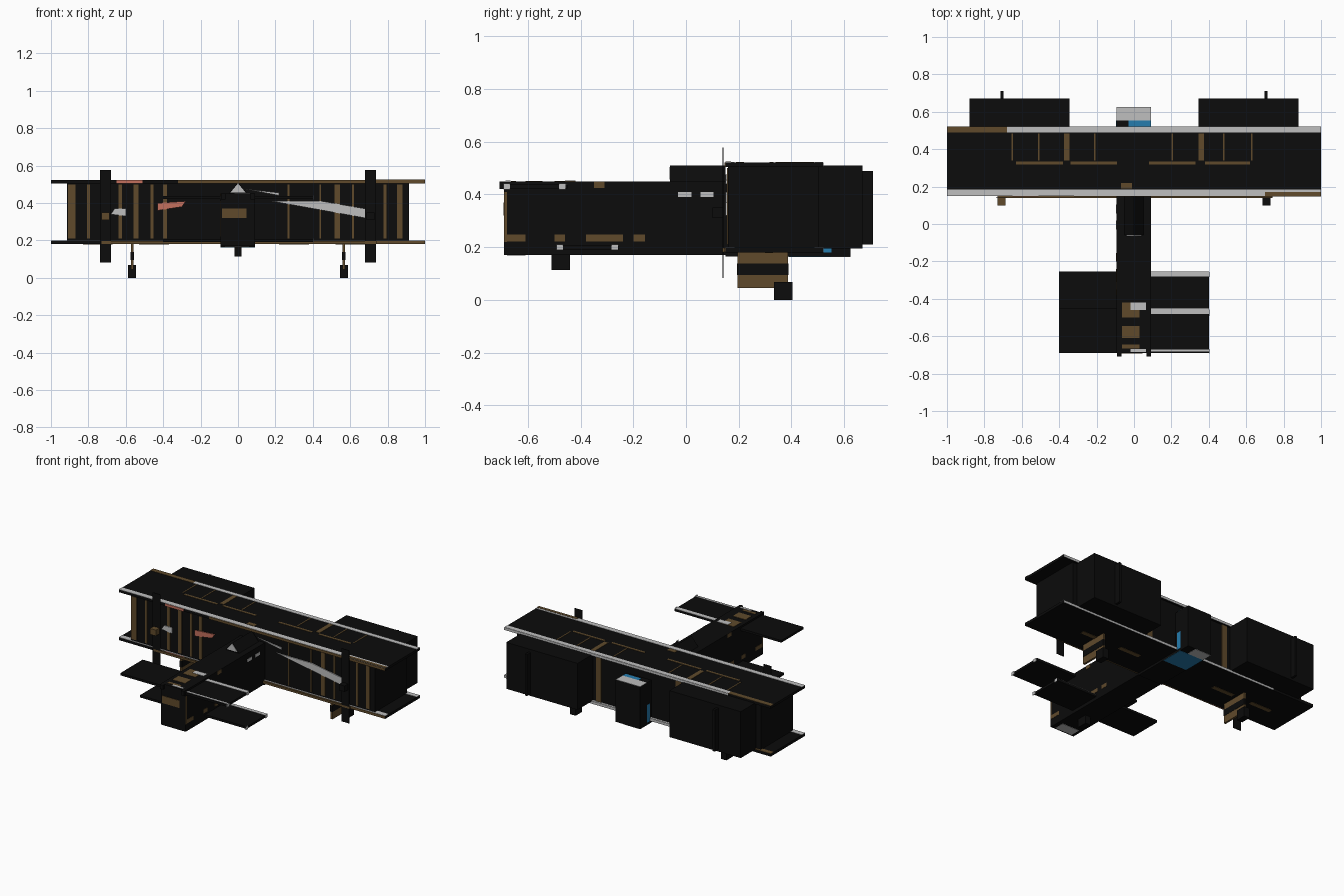
import bpy
import bmesh


def material(name, rgb):
    m = bpy.data.materials.new(name)
    m.diffuse_color = (*rgb, 1)
    return m


BLACK = material("black", (0.0035, 0.0035, 0.0035))
BROWN = material("brown", (0.115, 0.068, 0.024))
GREY = material("light_grey", (0.52, 0.52, 0.52))
BLUE = material("blue", (0.018, 0.20, 0.42))
SALMON = material("salmon", (0.55, 0.16, 0.11))


def finish(name, bm, mat):
    bmesh.ops.recalc_face_normals(bm, faces=bm.faces)
    me = bpy.data.meshes.new(name)
    bm.to_mesh(me)
    bm.free()
    me.materials.append(mat)
    ob = bpy.data.objects.new(name, me)
    bpy.context.collection.objects.link(ob)
    return ob


def box(name, x, y, z, mat=BLACK):
    """Box spanning the (low, high) pairs x, y and z."""
    bm = bmesh.new()
    bmesh.ops.create_cube(bm, size=1)
    for v in bm.verts:
        for i, (lo, hi) in enumerate((x, y, z)):
            v.co[i] = hi if v.co[i] > 0 else lo
    return finish(name, bm, mat)


def prism(name, outline, y0, y1, mat=BLACK):
    """Extrude an (x, z) outline from y0 to y1."""
    bm = bmesh.new()
    face = bm.faces.new([bm.verts.new((x, y0, z)) for x, z in outline])
    new = bmesh.ops.extrude_face_region(bm, geom=[face])["geom"]
    bmesh.ops.translate(bm, vec=(0, y1 - y0, 0),
                        verts=[v for v in new if isinstance(v, bmesh.types.BMVert)])
    return finish(name, bm, mat)


def mid(c, w):
    return (c - w / 2, c + w / 2)


# Main wings
box("upper_wing", (-1, 1), (0.15, 0.52), (0.505, 0.522))
box("lower_wing", (-1, 1), (0.15, 0.52), (0.18, 0.198))

# Edge strips on the wings
for name, z in (("upper", 0.522), ("lower", 0.198)):
    box(name + "_front_strip", (-1, 1), (0.15, 0.185), (z, z + 0.002), GREY)
    box(name + "_rear_strip", (-0.68, 1), (0.488, 0.52), (z, z + 0.002), GREY)
    box(name + "_rear_strip_end", (-1, -0.68), (0.488, 0.52), (z, z + 0.002), BROWN)
    box(name + "_rear_edge", (-0.68, 1), (0.52, 0.522), (z - 0.016, z), GREY)
    box(name + "_front_red_mark", (-0.65, -0.51), (0.146, 0.15), (z - 0.017, z), SALMON)
    box(name + "_front_brown_edge", (-0.32, 1), (0.147, 0.15), (z - 0.017, z), BROWN)
box("front_edge_rail", (-0.73, 0.74), (0.138, 0.15), (0.182, 0.196), BROWN)
box("corner_strip", (0.70, 1), (0.15, 0.17), (0.524, 0.526), BROWN)

# Rib lines on top of the upper wing
for x, w in ((-0.65, 0.008), (-0.51, 0.008), (-0.36, 0.03), (-0.21, 0.008),
             (0.205, 0.008), (0.36, 0.03), (0.48, 0.008), (0.63, 0.008)):
    box("wing_rib_line", mid(x, w), (0.34, 0.485), (0.522, 0.524), BROWN)
for x in ((-0.63, -0.38), (-0.34, -0.09), (0.08, 0.33), (0.38, 0.62)):
    box("wing_cross_line", x, (0.317, 0.333), (0.522, 0.524), BROWN)
box("wing_centre_mark", (-0.07, -0.01), (0.19, 0.22), (0.522, 0.524), BROWN)

# Marks on the underside of the lower wing
for x in (-0.75, -0.45, 0.3, 0.6):
    box("lower_wing_mark", mid(x, 0.16), (0.30, 0.33), (0.178, 0.18), BROWN)

# Dark bay between the wings
box("wing_bay", (-0.915, 0.915), (0.16, 0.505), (0.198, 0.505))

# Struts across the front of the bay
for x, w in ((-0.89, 0.04), (-0.80, 0.016), (-0.63, 0.02), (-0.545, 0.025),
             (-0.46, 0.016), (-0.39, 0.02), (0.27, 0.01), (0.44, 0.01),
             (0.53, 0.03), (0.615, 0.01), (0.785, 0.016), (0.865, 0.028)):
    box("front_strut", mid(x, w), (0.155, 0.16), (0.21, 0.5), BROWN)
for x in (-0.30, 0.30):
    box("rear_strut", mid(x, 0.04), (0.505, 0.51), (0.198, 0.505), BROWN)

# Tapered panels on the front of the bay
prism("long_front_flash", [(0.18, 0.41), (0.45, 0.41), (0.68, 0.37), (0.68, 0.32)],
      0.149, 0.155, GREY)
prism("upper_front_flash", [(0.04, 0.475), (0.22, 0.44), (0.22, 0.455)], 0.149, 0.155, GREY)
prism("left_front_flash", [(-0.68, 0.34), (-0.60, 0.33), (-0.60, 0.37), (-0.66, 0.37)],
      0.149, 0.155, GREY)
prism("red_front_flash", [(-0.43, 0.40), (-0.43, 0.36), (-0.30, 0.38), (-0.28, 0.41)],
      0.149, 0.155, SALMON)

# Fuselage with rear block
box("fuselage", (-0.093, 0.09), (-0.69, 0.15), (0.17, 0.45))
box("rear_block", (-0.093, 0.09), (0.15, 0.625), (0.165, 0.45))
box("rear_block_top", (-0.093, 0.09), (0.553, 0.625), (0.45, 0.452), GREY)
box("blue_top_band", (-0.03, 0.09), (0.522, 0.553), (0.45, 0.452), BLUE)
for x in (-0.094, 0.091):
    box("blue_side_band", mid(x, 0.002), (0.522, 0.553), (0.18, 0.30), BLUE)
box("blue_belly", (-0.093, 0.09), (0.39, 0.55), (0.163, 0.165), BLUE)
box("grey_belly", (-0.093, 0.03), (0.55, 0.625), (0.163, 0.165), GREY)
box("nose_belly", (-0.07, 0.06), (-0.68, -0.61), (0.168, 0.17), GREY)

# Ridge where the fuselage meets the wings
prism("ridge", [(-0.05, 0.45), (0.05, 0.45), (0.0, 0.51)], -0.06, 0.15)
prism("ridge_front", [(-0.04, 0.457), (0.04, 0.457), (0.0, 0.505)], -0.063, -0.06, GREY)

# Painted panels on the fuselage
box("nose_plate", (-0.085, 0.045), (-0.693, -0.69), (0.32, 0.37), BROWN)
for y in ((-0.50, -0.42), (-0.61, -0.545), (-0.665, -0.645)):
    box("tail_top_panel", (-0.065, 0.03), y, (0.45, 0.452), BROWN)
for y in ((-0.46, -0.42), (-0.685, -0.667)):
    box("tail_top_light", (-0.02, 0.065), y, (0.452, 0.454), GREY)
for x in (-0.094, 0.091):
    for y in ((-0.69, -0.61), (-0.50, -0.46), (-0.38, -0.24), (-0.2, -0.155)):
        box("side_band", mid(x, 0.002), y, (0.222, 0.248), BROWN)
    box("side_post", mid(x, 0.002), (-0.69, -0.68), (0.22, 0.41), BROWN)
    box("side_patch", mid(x, 0.002), (-0.35, -0.31), (0.425, 0.45), BROWN)
    for y in ((-0.03, 0.02), (0.055, 0.105)):
        box("side_light", mid(x, 0.002), y, (0.39, 0.41), GREY)

# Staggered tail planes
box("upper_tail_plane", (-0.4, 0.4), (-0.69, -0.45), (0.422, 0.437))
box("lower_tail_plane", (-0.4, 0.4), (-0.48, -0.255), (0.192, 0.207))
for name, y, z in (("upper", (-0.48, -0.45), 0.437), ("lower", (-0.28, -0.255), 0.207),
                   ("upper", (-0.683, -0.67), 0.437)):
    box(name + "_tail_strip", (0.09, 0.4), y, (z, z + 0.002), GREY)
for y, z in ((-0.68, 0.43), (-0.47, 0.43), (-0.48, 0.2), (-0.27, 0.2)):
    box("tail_tip_cap", (0.4, 0.403), mid(y, 0.025), mid(z, 0.022), GREY)

# Nose wheel
box("nose_wheel", (-0.02, 0.02), (-0.51, -0.44), (0.113, 0.17))

# Mirrored parts
for s, side in ((-1, "left"), (1, "right")):
    def span(a, b):
        return tuple(sorted((s * a, s * b)))

    # Rear boxes and fins
    box(side + "_rear_box", span(0.345, 0.88), (0.505, 0.67), (0.195, 0.51))
    box(side + "_rear_fin", span(0.697, 0.713), (0.67, 0.71), (0.21, 0.49))
    # Propeller blade and hub
    box(side + "_propeller", span(0.68, 0.738), (0.138, 0.142), (0.083, 0.578))
    box(side + "_propeller_hub", span(0.687, 0.73), (0.10, 0.138), (0.31, 0.35),
        BLACK if s > 0 else BROWN)
    # Landing gear
    box(side + "_gear_leg", span(0.558, 0.572), (0.195, 0.388), (0.045, 0.185), BROWN)
    box(side + "_gear_band", span(0.556, 0.574), (0.194, 0.389), (0.095, 0.138))
    box(side + "_wheel", span(0.545, 0.587), (0.335, 0.405), (0, 0.068))
    # Small nose posts
    box(side + "_nose_post", span(0.068, 0.09), (-0.708, -0.69), (0.42, 0.45))
